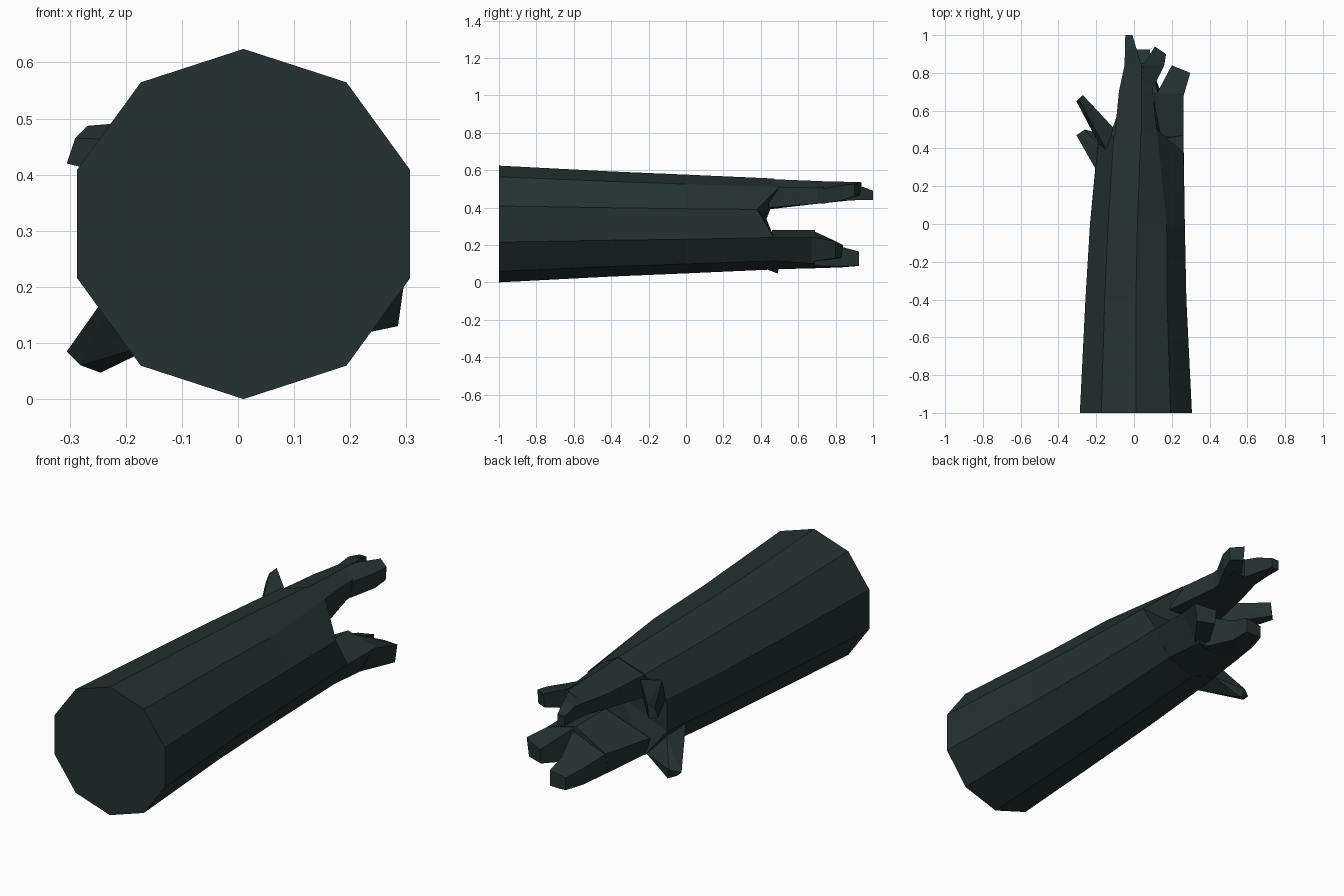
import bpy, bmesh, math

bark = bpy.data.materials.new("dark bark")
bark.diffuse_color = (0.019, 0.031, 0.031, 1)


def finish(name, bm):
    bmesh.ops.recalc_face_normals(bm, faces=bm.faces)
    me = bpy.data.meshes.new(name)
    bm.to_mesh(me)
    bm.free()
    me.materials.append(bark)
    ob = bpy.data.objects.new(name, me)
    bpy.context.collection.objects.link(ob)


def skin(name, rings, hub=None):
    """Join rings of 3D points; close the last one flat or to a hub point."""
    bm = bmesh.new()
    vs = [[bm.verts.new(p) for p in r] for r in rings]
    n = len(vs[0])
    for a, b in zip(vs, vs[1:]):
        for i in range(n):
            j = (i + 1) % n
            bm.faces.new((a[i], a[j], b[j], b[i]))
    bm.faces.new(vs[0])
    if hub:
        h = bm.verts.new(hub)
        for i in range(n):
            bm.faces.new((vs[-1][i], vs[-1][(i + 1) % n], h))
    else:
        bm.faces.new(vs[-1])
    finish(name, bm)


def section(y, pts):
    return [(x, y, z) for x, z in pts]


def hull(name, *pts):
    bm = bmesh.new()
    for p in pts:
        bm.verts.new(p)
    bmesh.ops.convex_hull(bm, input=bm.verts)
    finish(name, bm)


# ten-sided tapering trunk, vertex 0 on top and counting towards +x
def ring(y, cx, r):
    return [(cx + r * math.sin(i * math.pi / 5), y, 0.312 + r * math.cos(i * math.pi / 5))
            for i in range(10)]


end = ring(0.47, 0.036, 0.243)
end[1] = (0.12, 0.50, 0.51)
end[2] = (0.262, 0.38, 0.39)
end[3] = (0.262, 0.47, 0.24)
end[7] = (-0.193, 0.42, 0.235)
end[8] = (-0.190, 0.42, 0.39)
skin("trunk", [ring(-1, 0.01, 0.312), ring(-0.4, 0.01, 0.281),
               ring(0, 0.018, 0.264), end], hub=(0.04, 0.43, 0.34))

# upper broken slab and its two tips
skin("upper_slab", [
    section(0.44, [(-.105, .505), (.038, .552), (.125, .51), (.15, .40), (-.10, .39)]),
    section(0.70, [(-.08, .50), (.04, .542), (.10, .505), (.095, .42), (-.07, .42)]),
    section(0.85, [(-.048, .50), (.04, .535), (.11, .515), (.10, .44), (-.04, .435)])])
skin("upper_left_tip", [
    section(0.84, [(-.05, .50), (.04, .533), (.04, .435), (-.045, .435)]),
    section(0.92, [(-.048, .51), (.015, .52), (.015, .44), (-.045, .44)]),
    section(1.0, [(-.046, .49), (-.008, .49), (-.008, .44), (-.046, .44)])])
skin("upper_right_tip", [
    section(0.73, [(.04, .54), (.105, .50), (.095, .42), (.03, .43)]),
    section(0.84, [(.05, .538), (.16, .52), (.15, .44), (.05, .445)]),
    [(.11, .94, .535), (.17, .90, .525), (.165, .90, .46), (.11, .93, .465)]])

# lower broken slab and its two tips
skin("lower_slab", [
    section(0.46, [(.262, .24), (.178, .117), (.036, .07), (-.105, .117), (-.13, .20), (.11, .28)]),
    section(0.69, [(.262, .24), (.178, .10), (.036, .075), (-.06, .10), (-.05, .19), (.11, .28)])])
skin("lower_right_tip", [
    section(0.67, [(.11, .28), (.26, .24), (.19, .11), (.11, .11)]),
    [(.20, .84, .20), (.298, .80, .22), (.285, .80, .13), (.20, .83, .13)]])
skin("lower_centre_tip", [
    section(0.68, [(-.05, .19), (.13, .26), (.15, .09), (.036, .075), (-.06, .10)]),
    section(0.83, [(-.03, .17), (.09, .19), (.09, .085), (.036, .08), (-.03, .09)]),
    section(0.925, [(.0, .15), (.085, .165), (.085, .09), (.04, .088), (.0, .09)])])

# two splinters peeling off on the left
hull("upper_splinter", (-.11, .51, .50), (-.19, .43, .39), (-.14, .38, .46), (-.12, .50, .40),
     (-.305, .65, .42), (-.275, .68, .418), (-.268, .68, .487), (-.29, .655, .465))
hull("lower_splinter", (-.203, .29, .23), (-.19, .42, .21), (-.11, .46, .12), (-.115, .33, .11),
     (-.305, .47, .085), (-.26, .50, .095), (-.245, .49, .047), (-.28, .465, .06))
